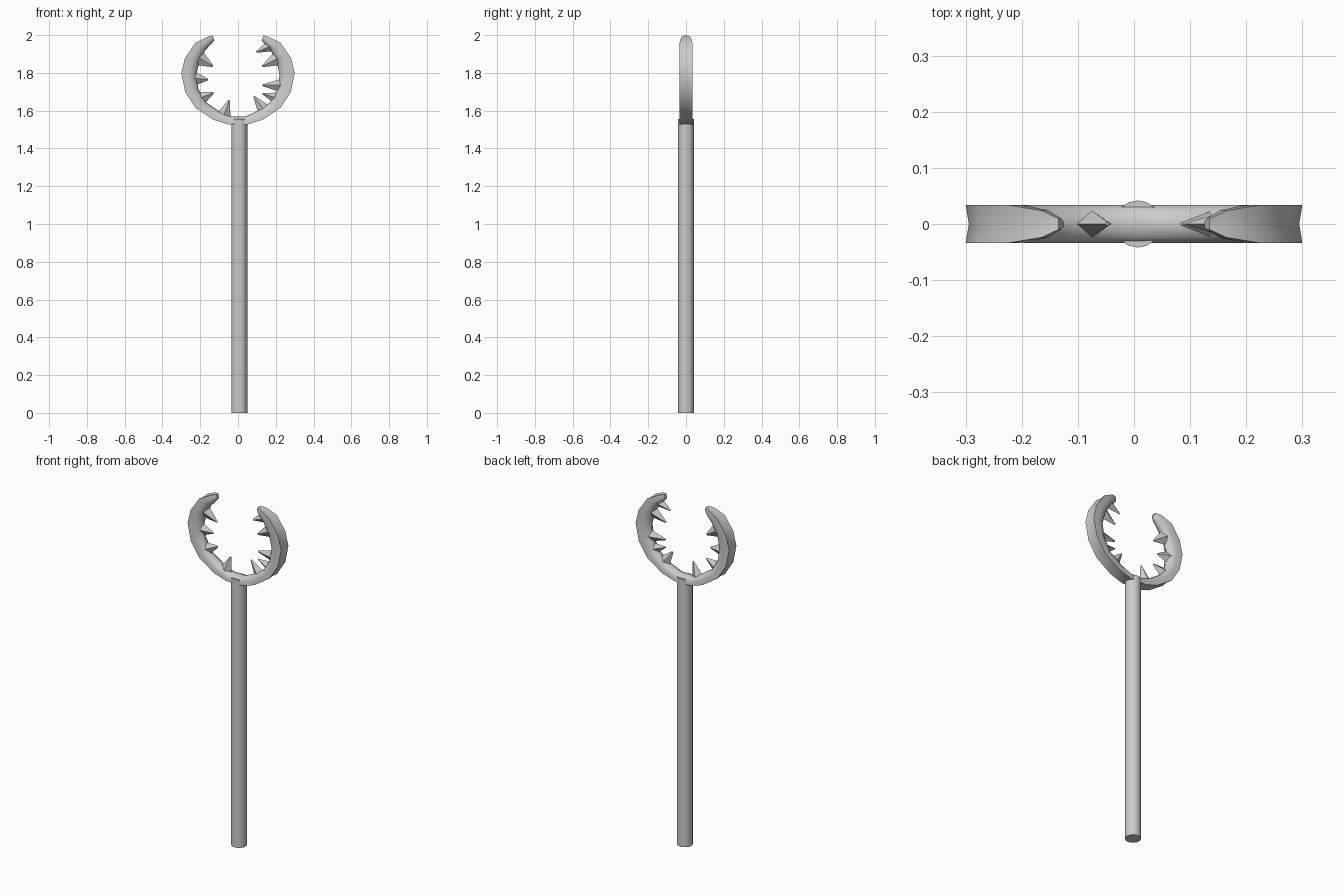
import bpy, bmesh, math
from mathutils import Vector

if "Cube" in bpy.data.objects:
    bpy.data.objects.remove(bpy.data.objects["Cube"])


def finish(name, bm, angle=40):
    bmesh.ops.recalc_face_normals(bm, faces=bm.faces)
    me = bpy.data.meshes.new(name)
    bm.to_mesh(me)
    bm.free()
    ob = bpy.data.objects.new(name, me)
    bpy.context.collection.objects.link(ob)
    bpy.ops.object.select_all(action='DESELECT')
    ob.select_set(True)
    bpy.context.view_layer.objects.active = ob
    bpy.ops.object.shade_smooth_by_angle(angle=math.radians(angle))
    return ob


# pole
bpy.ops.mesh.primitive_cylinder_add(vertices=16, radius=0.042, depth=1.555,
                                    location=(0.007, 0, 0.7775))
bpy.context.object.name = "pole"
bpy.ops.object.shade_smooth_by_angle(angle=math.radians(40))

# open collar: outer x, outer z, inner x, inner z, half width (right half, bottom to tip)
half = [(0.00, 1.53, 0.00, 1.570, .034), (0.05, 1.527, 0.04, 1.570, .034),
        (0.13, 1.552, 0.10, 1.597, .034), (0.225, 1.615, 0.17, 1.645, .034),
        (0.28, 1.70, 0.21, 1.715, .034), (0.30, 1.80, 0.22, 1.79, .034),
        (0.28, 1.88, 0.205, 1.86, .034), (0.225, 1.96, 0.172, 1.92, .034),
        (0.165, 1.99, 0.14, 1.955, .024), (0.135, 1.998, 0.125, 1.972, .010)]
stations = [(-a, b, -c, d, w) for a, b, c, d, w in half[:0:-1]] + half
# cross-section: (fraction from outer to inner, fraction of half width)
section = [(0.07, 0), (0, 1), (0.5, 1), (0.85, 0.7), (1, 0),
           (0.85, -0.7), (0.5, -1), (0, -1)]
bm = bmesh.new()
rings = [[bm.verts.new((a + (c - a) * t, w * s, b + (d - b) * t)) for t, s in section]
         for a, b, c, d, w in stations]
n = len(section)
for r0, r1 in zip(rings, rings[1:]):
    for i in range(n):
        bm.faces.new((r0[i], r0[(i + 1) % n], r1[(i + 1) % n], r1[i]))
bm.faces.new(rings[0])
bm.faces.new(rings[-1])
finish("open_collar", bm, 50)


# teeth: base start, base end, tip in the x-z plane
def spike(name, p, q, tip, w=0.026):
    p, q, tip = (Vector((v[0], 0, v[1])) for v in (p, q, tip))
    mid = (p + q) / 2
    sink = (mid - tip).normalized() * 0.015
    bm = bmesh.new()
    side = Vector((0, w, 0))
    base = [p + sink, mid + side + sink, q + sink, mid - side + sink]
    lo = [bm.verts.new(v) for v in base]
    hi = [bm.verts.new(tip + (v - mid - sink) * 0.12) for v in base]
    for i in range(4):
        j = (i + 1) % 4
        bm.faces.new((lo[i], lo[j], hi[j], hi[i]))
    bm.faces.new(lo)
    bm.faces.new(hi)
    finish(name, bm, 30)


teeth = [((-.18, 1.915), (-.215, 1.835), (-.133, 1.835)),
         ((-.22, 1.81), (-.22, 1.73), (-.158, 1.765)),
         ((-.21, 1.705), (-.165, 1.64), (-.13, 1.695)),
         ((-.11, 1.595), (-.035, 1.57), (-.047, 1.655)),
         ((.145, 1.965), (.18, 1.91), (.097, 1.91)),
         ((.185, 1.91), (.215, 1.835), (.128, 1.835)),
         ((.22, 1.77), (.205, 1.70), (.13, 1.735)),
         ((.20, 1.70), (.175, 1.645), (.13, 1.69)),
         ((.10, 1.59), (.17, 1.63), (.085, 1.675))]
for k, t in enumerate(teeth):
    spike(f"tooth_{k + 1}", *t)
